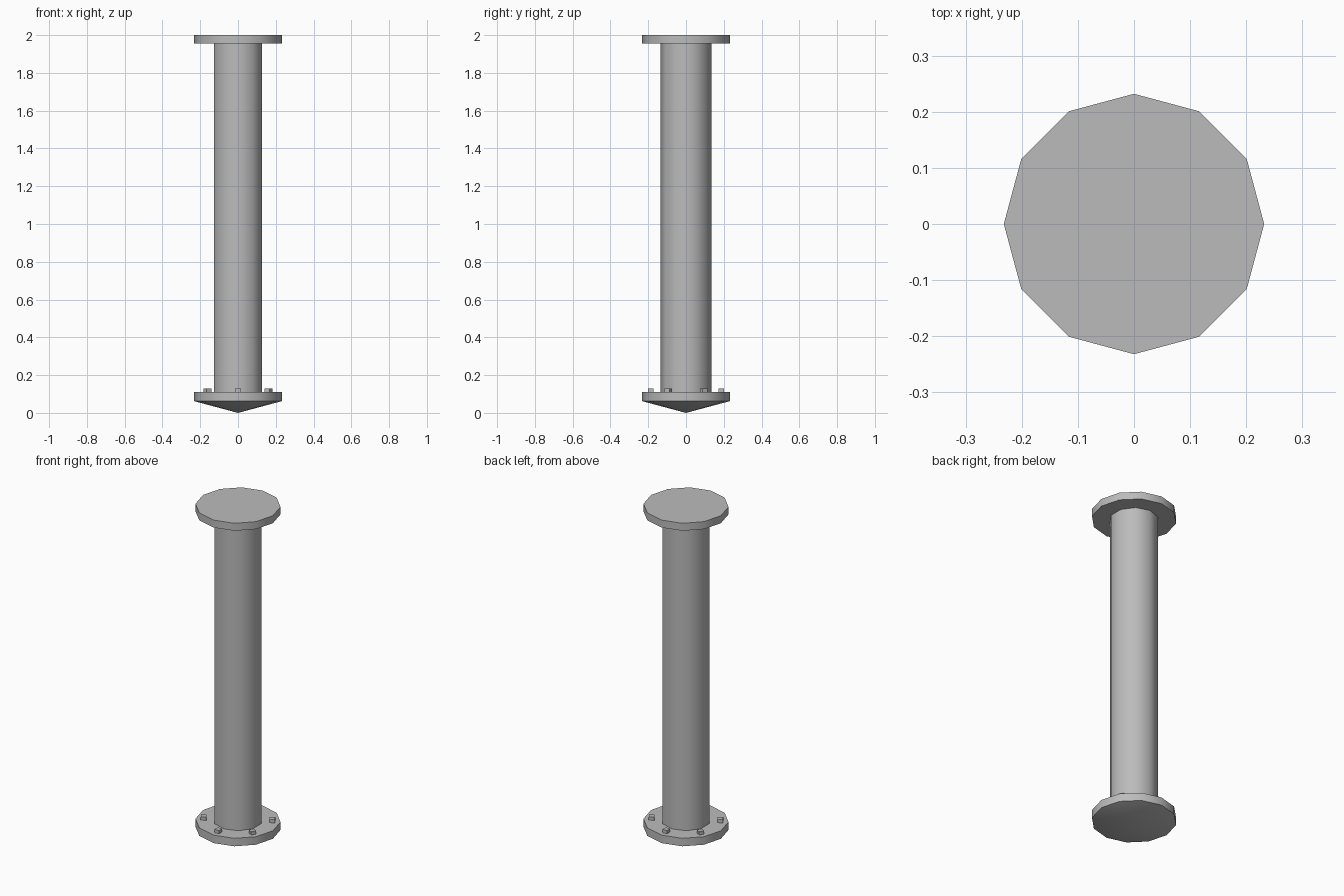
import bpy
import bmesh
from math import cos, sin, pi, radians
from mathutils import Matrix

cube = bpy.data.objects.get("Cube")
if cube:
    bpy.data.objects.remove(cube, do_unlink=True)

# Single painted steel colour
steel = bpy.data.materials.new("grey_steel")
steel.diffuse_color = (0.5, 0.5, 0.5, 1)
steel.use_nodes = True
steel.node_tree.nodes["Principled BSDF"].inputs["Base Color"].default_value = (0.5, 0.5, 0.5, 1)


def finish(name, bm, smooth=True):
    bmesh.ops.recalc_face_normals(bm, faces=bm.faces)
    mesh = bpy.data.meshes.new(name)
    bm.to_mesh(mesh)
    bm.free()
    mesh.materials.append(steel)
    obj = bpy.data.objects.new(name, mesh)
    bpy.context.collection.objects.link(obj)
    if smooth:
        bpy.ops.object.select_all(action="DESELECT")
        obj.select_set(True)
        bpy.context.view_layer.objects.active = obj
        bpy.ops.object.shade_smooth_by_angle(angle=radians(40))


def prism(name, sides, radius, z0, z1, tip=None):
    """Upright prism with a corner on the y axis and an optional pointed underside."""
    bm = bmesh.new()
    rings = []
    for z in (z0, z1):
        angles = [pi / 2 + 2 * pi * i / sides for i in range(sides)]
        rings.append([bm.verts.new((radius * cos(a), radius * sin(a), z)) for a in angles])
    low, high = rings
    bm.faces.new(high)
    for i in range(sides):
        j = (i + 1) % sides
        bm.faces.new((low[i], low[j], high[j], high[i]))
    if tip is None:
        bm.faces.new(low)
    else:
        point = bm.verts.new((0, 0, tip))
        for i in range(sides):
            bm.faces.new((low[i], point, low[(i + 1) % sides]))
    finish(name, bm)


# Column between two flanges, the lower one pointed underneath
prism("column", 10, 0.134, 0.10, 1.96)
prism("top_flange", 12, 0.232, 1.955, 2.0)
prism("base_flange", 12, 0.232, 0.062, 0.11, tip=0.0)

# Six square bolts around the base flange
for k in range(6):
    bm = bmesh.new()
    spin = Matrix.Rotation(pi / 2 + k * pi / 3, 4, "Z")
    place = spin @ Matrix.Translation((0.187, 0, 0.117)) @ Matrix.Diagonal((0.03, 0.03, 0.026, 1))
    bmesh.ops.create_cube(bm, size=1, matrix=place)
    finish(f"base_bolt_{k + 1}", bm, smooth=False)
